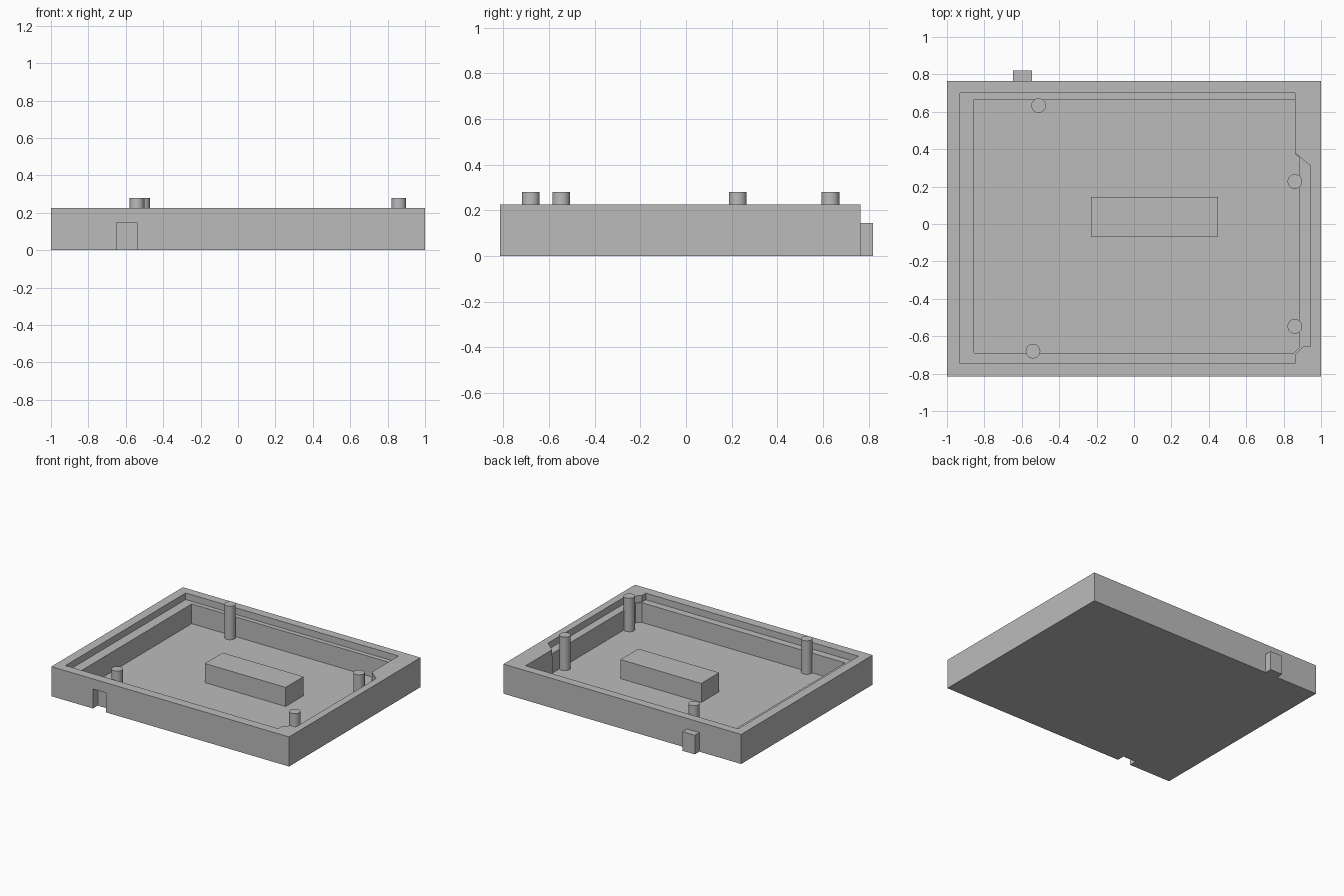
import bpy, bmesh

cube = bpy.data.objects.get("Cube")
if cube:
    bpy.data.objects.remove(cube, do_unlink=True)

grey = bpy.data.materials.new("plain grey")
grey.use_nodes = True
colour = (0.5, 0.5, 0.5, 1)
grey.diffuse_color = colour
grey.node_tree.nodes["Principled BSDF"].inputs["Base Color"].default_value = colour


def prism(name, outline, z0, z1):
    """Extrude a flat outline from z0 up to z1."""
    bm = bmesh.new()
    face = bm.faces.new([bm.verts.new((x, y, z0)) for x, y in outline])
    top = bmesh.ops.extrude_face_region(bm, geom=[face])["geom"]
    for v in top:
        if isinstance(v, bmesh.types.BMVert):
            v.co.z = z1
    bmesh.ops.recalc_face_normals(bm, faces=bm.faces)
    mesh = bpy.data.meshes.new(name)
    bm.to_mesh(mesh)
    bm.free()
    mesh.materials.append(grey)
    ob = bpy.data.objects.new(name, mesh)
    bpy.context.collection.objects.link(ob)
    return ob


def box(name, x0, x1, y0, y1, z0, z1):
    return prism(name, [(x0, y0), (x1, y0), (x1, y1), (x0, y1)], z0, z1)


def cut(target, cutter):
    """Subtract the cutter from the target, then discard it."""
    cutter.hide_render = True
    mod = target.modifiers.new("cut", "BOOLEAN")
    mod.operation, mod.solver, mod.object = "DIFFERENCE", "EXACT", cutter
    bpy.context.view_layer.objects.active = target
    bpy.ops.object.modifier_apply(modifier=mod.name)
    bpy.data.objects.remove(cutter, do_unlink=True)


FLOOR, LEDGE, RIM = 0.025, 0.175, 0.225

# Tray body with a deep cavity and a wider, shallow lid recess
tray = box("tray", -1, 1, -0.815, 0.765, 0, RIM)
cavity = [(-0.855, -0.69), (0.855, -0.69), (0.885, -0.66),
          (0.885, 0.355), (0.86, 0.375), (0.86, 0.665), (-0.855, 0.665)]
recess = [(-0.93, -0.745), (0.86, -0.745), (0.86, -0.70), (0.905, -0.655),
          (0.945, -0.655), (0.945, 0.31), (0.86, 0.38), (0.86, 0.70), (-0.93, 0.70)]
cut(tray, prism("cavity_cutter", cavity, FLOOR, 0.4))
cut(tray, prism("recess_cutter", recess, LEDGE, 0.4))

# Slot in the front wall and the matching tab on the back wall
cut(tray, box("slot_cutter", -0.65, -0.54, -0.9, -0.757, -0.1, 0.148))
box("back_tab", -0.648, -0.545, 0.765, 0.82, 0, 0.145)

# Raised block on the floor
box("floor_block", -0.23, 0.45, -0.07, 0.145, FLOOR, 0.17)

# Locating posts
for i, (x, y) in enumerate([(-0.51, 0.633), (0.86, 0.227), (0.86, -0.547), (-0.54, -0.68)]):
    bpy.ops.mesh.primitive_cylinder_add(vertices=40, radius=0.039, depth=0.28 - FLOOR,
                                        location=(x, y, (0.28 + FLOOR) / 2))
    post = bpy.context.object
    post.name = f"post_{i + 1}"
    post.data.materials.append(grey)
    bpy.ops.object.shade_smooth_by_angle()
